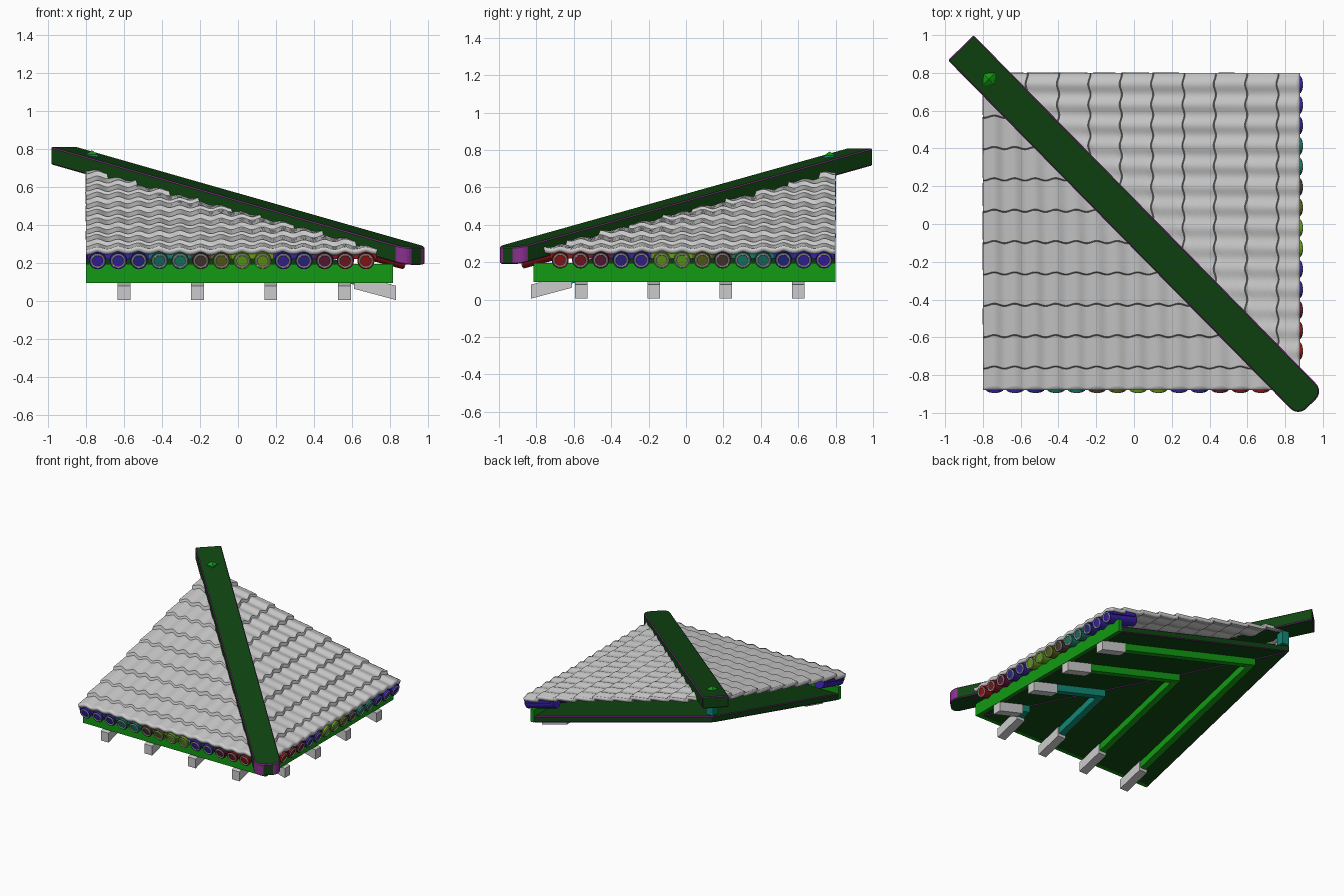
import bpy, bmesh, math
from mathutils import Matrix, Vector

if "Cube" in bpy.data.objects:
    bpy.data.objects.remove(bpy.data.objects["Cube"])

SLOPE = 0.268
PITCH = math.atan(SLOPE)
STEP = 0.1085


def material(name, rgb):
    m = bpy.data.materials.new(name)
    m.diffuse_color = (*rgb, 1)
    m.use_nodes = True
    m.node_tree.nodes["Principled BSDF"].inputs["Base Color"].default_value = m.diffuse_color
    return m


DARK = material("dark_green", (0.005, 0.06, 0.006))
GREEN = material("green", (0.006, 0.32, 0.006))
TEAL = material("teal", (0.005, 0.25, 0.18))
PURPLE = material("purple", (0.25, 0.03, 0.27))
HUES = [(.04, .015, .4), (.04, .02, .38), (.02, .02, .25), (.01, .16, .13),
        (.01, .2, .14), (.07, .04, .03), (.1, .12, .01), (.12, .35, .01),
        (.14, .32, .01), (.04, .02, .3), (.03, .02, .25), (.12, .01, .04),
        (.2, .01, .015), (.3, .008, .008)]
COLOURS = [material("barrel_colour_%d" % i, c) for i, c in enumerate(HUES)]


def finish(bm, name, mats, side="front", smooth=False):
    """Make an object; the right slope is the front slope mirrored over the hip."""
    if side == "right":
        for v in bm.verts:
            v.co = Vector((-v.co.y, -v.co.x, v.co.z))
        bmesh.ops.reverse_faces(bm, faces=bm.faces[:])
    me = bpy.data.meshes.new(name)
    bm.to_mesh(me)
    bm.free()
    ob = bpy.data.objects.new(name, me)
    bpy.context.collection.objects.link(ob)
    for m in mats:
        me.materials.append(m)
    if smooth:
        bpy.ops.object.select_all(action='DESELECT')
        ob.select_set(True)
        bpy.context.view_layer.objects.active = ob
        bpy.ops.object.shade_smooth_by_angle(angle=math.radians(40))
    return ob


def prism(outline, top, thick):
    """Solid over an xy outline, with top height given by a function."""
    bm = bmesh.new()
    lo = [bm.verts.new((x, y, top(x, y) - thick)) for x, y in outline]
    hi = [bm.verts.new((x, y, top(x, y))) for x, y in outline]
    n = len(outline)
    bm.faces.new(lo[::-1])
    bm.faces.new(hi)
    for i in range(n):
        j = (i + 1) % n
        bm.faces.new((lo[i], lo[j], hi[j], hi[i]))
    bmesh.ops.recalc_face_normals(bm, faces=bm.faces[:])
    return bm


def edge_trim(ob, width):
    b = ob.modifiers.new("edge_trim", 'BEVEL')
    b.width = width
    b.segments = 1
    b.limit_method = 'ANGLE'
    b.material = 1


def rect(x0, x1, y0, y1):
    return [(x0, y0), (x1, y0), (x1, y1), (x0, y1)]


def plane(z0, y0):
    return lambda x, y: z0 + SLOPE * (y - y0)


def tile_sheet():
    """Wavy courses of tiles on the front slope, cut along the hip."""
    bm = bmesh.new()
    rows, cols, course = [], 120, 0.166
    samples = [(-0.88, 0, 0.27)]
    for k in range(12):
        for t in (0.02, 0.2, 0.4, 0.6, 0.8, 0.98):
            y = -0.926 + course * (k + t)
            if -0.878 < y < 0.795:
                samples.append((y, k, t))
    samples.append((0.795, 10, 0.4))
    for y, k, t in samples:
        row = []
        for i in range(cols + 1):
            x = -0.8 + (-y + 0.8) * i / cols
            wave = math.cos(2 * math.pi * (x + 0.74) / STEP)
            wob = 0.006 * wave if -0.87 < y < 0.78 else 0
            z = 0.264 + SLOPE * (y + 0.88) + 0.007 * wave + 0.02 * (1 - t)
            z += 0.003 * math.sin(9 * x + 2.3 * k)
            row.append(bm.verts.new((x, y + wob, z)))
        rows.append(row)
    for a, b in zip(rows, rows[1:]):
        for i in range(cols):
            bm.faces.new((a[i], a[i + 1], b[i + 1], b[i]))
    return bm


def barrel_body(x):
    bm = bmesh.new()
    length = 0.26
    m = (Matrix.Translation((x, -0.88, 0.21)) @ Matrix.Rotation(PITCH, 4, 'X')
         @ Matrix.Translation((0, length / 2, 0)) @ Matrix.Rotation(math.pi / 2, 4, 'X'))
    bmesh.ops.create_cone(bm, cap_ends=True, segments=20, radius1=0.045,
                          radius2=0.045, depth=length, matrix=m)
    return bm


def barrel_ring(x):
    bm = bmesh.new()
    m = Matrix.Translation((x, -0.881, 0.21)) @ Matrix.Rotation(PITCH, 4, 'X')
    rings = []
    for i in range(20):
        a = 2 * math.pi * i / 20
        ring = []
        for j in range(6):
            b = 2 * math.pi * j / 6
            r = 0.034 + 0.005 * math.cos(b)
            ring.append(bm.verts.new(m @ Vector((r * math.cos(a), 0.005 * math.sin(b),
                                                 r * math.sin(a)))))
        rings.append(ring)
    for i in range(20):
        p, q = rings[i], rings[(i + 1) % 20]
        for j in range(6):
            k = (j + 1) % 6
            bm.faces.new((p[j], q[j], q[k], p[k]))
    bmesh.ops.recalc_face_normals(bm, faces=bm.faces[:])
    return bm


for side in ("front", "right"):
    # Tile covering
    tiles = finish(tile_sheet(), side + "_roof_tiles", [], side, True)
    s = tiles.modifiers.new("thickness", 'SOLIDIFY')
    s.thickness = 0.028
    s.offset = -1

    # Deck boards under the tiles
    deck = finish(prism([(-0.8, -0.785), (0.785, -0.785), (-0.8, 0.8)],
                        plane(0.14, -0.8), 0.05), side + "_deck", [DARK, PURPLE], side)
    edge_trim(deck, 0.005)

    # Eave fascia
    finish(prism(rect(-0.8, 0.815, -0.815, -0.785), lambda x, y: 0.195, 0.1),
           side + "_fascia", [GREEN], side)

    # Rafters, mitred at the hip, with grey tails
    for i, x in enumerate((-0.6, -0.213, 0.172, 0.56)):
        h = 0.025
        finish(prism([(x - h, -0.64), (x + h, -0.64), (x + h, -x - h), (x - h, -x + h)],
                     plane(0.09, -0.8), 0.055), side + "_rafter_%d" % i,
               [TEAL if i > 1 else GREEN], side)
        finish(prism(rect(x - 0.034, x + 0.034, -0.83, -0.61), plane(0.088, -0.8), 0.075),
               side + "_rafter_tail_%d" % i, [], side)

    # Eave barrels with ring ends and pans between
    for i, col in enumerate(COLOURS):
        x = -0.738 + STEP * i
        finish(barrel_body(x), side + "_barrel_%d" % i, [col], side, True)
        finish(barrel_ring(x), side + "_barrel_ring_%d" % i, [], side, True)
        x0 = max(x - STEP / 2, -0.8)
        finish(prism(rect(x0, x + STEP / 2, -0.872, -0.65), plane(0.248, -0.88), 0.03),
               side + "_pan_%d" % i, [col], side)

# Hip beam: outline rounded at the lower end
A, B = Vector((-0.917, 0.933)), Vector((0.937, -0.953))
along = (B - A).normalized()
across = Vector((-along.y, along.x))
L, W, R = (B - A).length, 0.095, 0.06
local = [(0, -W)]
for cy, a0 in ((-W + R, -90), (W - R, 0)):
    for k in range(7):
        a = math.radians(a0 + 15 * k)
        local.append((L - R + R * math.cos(a), cy + R * math.sin(a)))
local.append((0, W))
outline = [tuple(A + along * u + across * v) for u, v in local]


def beam_top(x, y):
    return 0.81 - 0.2 * (Vector((x, y)) - A).dot(along)


bm = prism(outline, beam_top, 0.092)
bm.faces.ensure_lookup_table()
for i in list(range(1, 7)) + list(range(8, 14)):
    bm.faces[2 + i].material_index = 1
edge_trim(finish(bm, "hip_beam", [DARK, PURPLE]), 0.006)

# Peg through the top of the beam, with a pyramid tip
c, h = -0.768, 0.031
finish(prism(rect(c - h, c + h, -c - h, -c + h), lambda x, y: 0.77, 0.2), "peg", [TEAL])
bm = bmesh.new()
bmesh.ops.create_cone(bm, cap_ends=True, segments=4, radius1=h * 1.414, radius2=0, depth=0.022,
                      matrix=Matrix.Translation((c, -c, 0.781)) @ Matrix.Rotation(math.pi / 4, 4, 'Z'))
finish(bm, "peg_tip", [GREEN])
